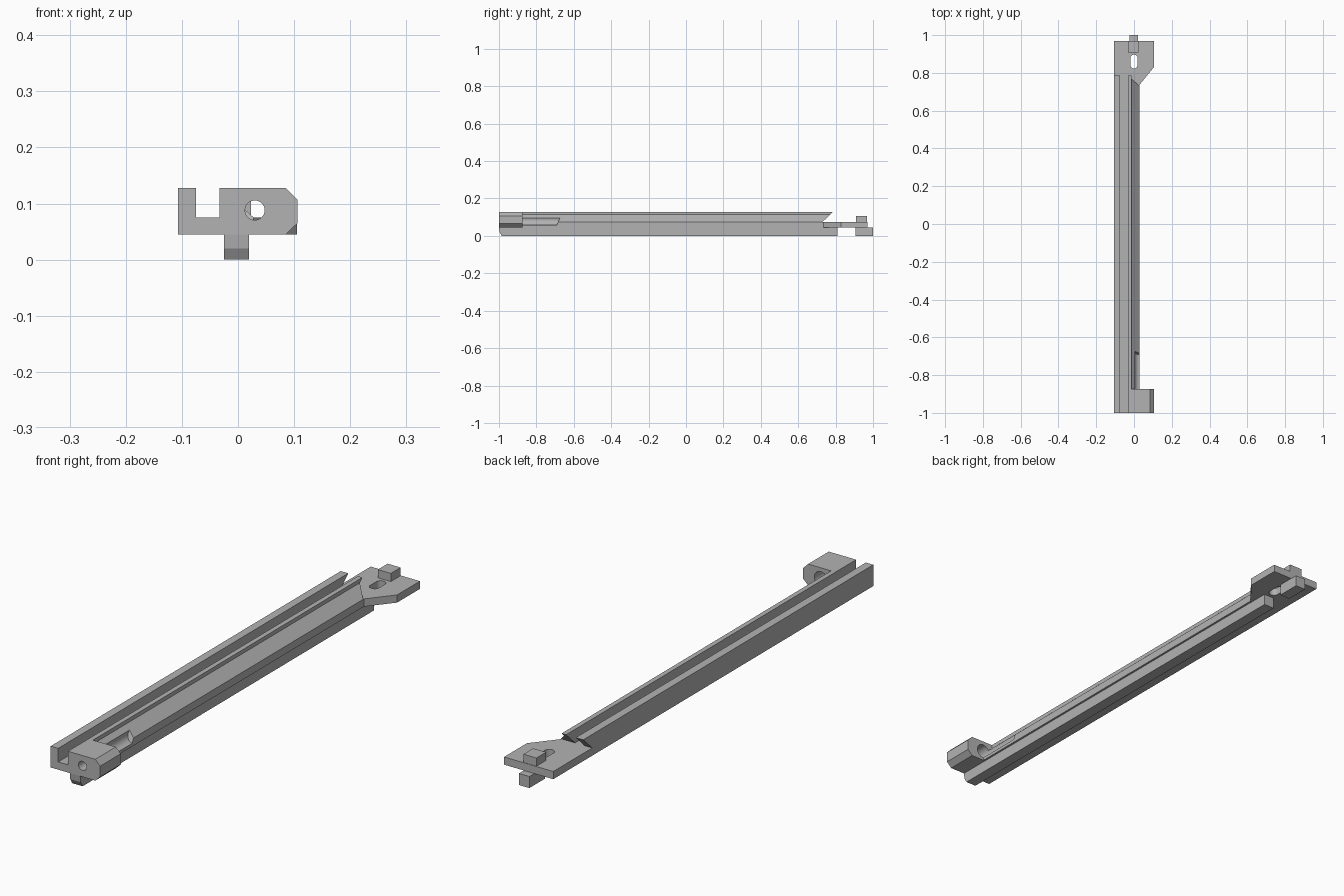
import bpy, bmesh, math

old = bpy.data.objects.get("Cube")
if old:
    bpy.data.objects.remove(old, do_unlink=True)

grey = bpy.data.materials.new("plain grey")
grey.use_nodes = True
colour = (0.45, 0.45, 0.45, 1)
grey.diffuse_color = colour
grey.node_tree.nodes["Principled BSDF"].inputs["Base Color"].default_value = colour


def prism(name, outline, axis, start, end):
    """Extrude a 2D outline along an axis; end may depend on height."""
    def place(u, v, t):
        return {"x": (t, u, v), "y": (u, t, v), "z": (u, v, t)}[axis]
    bm = bmesh.new()
    a = [bm.verts.new(place(u, v, start)) for u, v in outline]
    b = [bm.verts.new(place(u, v, end(v) if callable(end) else end)) for u, v in outline]
    bm.faces.new(a)
    bm.faces.new(b[::-1])
    n = len(a)
    for i in range(n):
        j = (i + 1) % n
        bm.faces.new((a[j], a[i], b[i], b[j]))
    bmesh.ops.recalc_face_normals(bm, faces=bm.faces)
    mesh = bpy.data.meshes.new(name)
    bm.to_mesh(mesh)
    bm.free()
    mesh.materials.append(grey)
    obj = bpy.data.objects.new(name, mesh)
    bpy.context.collection.objects.link(obj)
    return obj


def rect(u0, u1, v0, v1):
    return [(u0, v0), (u1, v0), (u1, v1), (u0, v1)]


def ring(cx, cy, r, stretch=0, n=32):
    """Circle, or a slot when its two halves are moved apart."""
    pts = []
    for i in range(n):
        a = 2 * math.pi * (i + 0.5) / n
        pts.append((cx + r * math.cos(a),
                    cy + r * math.sin(a) + math.copysign(stretch, math.sin(a))))
    return pts


def cut(target, *cutters):
    """Subtract the cutters and bake the result."""
    for c in cutters:
        m = target.modifiers.new("cut", "BOOLEAN")
        m.operation, m.solver, m.object = "DIFFERENCE", "EXACT", c
    bpy.context.view_layer.objects.active = target
    for m in list(target.modifiers):
        bpy.ops.object.modifier_apply(modifier=m.name)


def undercut(z):
    return 0.73 + (z - 0.075) * 1.05


LOW, FLOOR, TOP = 0.045, 0.075, 0.128

# Long base slab that widens into the end plate
base = prism("base_and_end_plate", [
    (-0.107, -1), (0.028, -1), (0.028, 0.735), (0.105, 0.83),
    (0.105, 0.97), (-0.107, 0.97)], "z", LOW, FLOOR)

# Channel walls with undercut back ends
prism("channel_wall", rect(-0.107, -0.075, FLOOR, TOP), "y", -1, undercut)
ridge = prism("sloped_ridge", [
    (-0.033, FLOOR), (0.028, FLOOR), (-0.014, 0.113), (-0.014, TOP),
    (-0.033, TOP)], "y", -1, undercut)

# Chamfered front block
block = prism("front_block", [
    (-0.033, LOW), (0.085, LOW), (0.106, 0.065), (0.106, 0.107),
    (0.085, TOP), (-0.033, TOP)], "y", -1, -0.873)

# Lower rail, foot and peg
prism("lower_rail", [(-1, LOW), (-0.997, 0.02), (-0.985, 0), (0.81, 0), (0.81, LOW)],
      "x", -0.025, 0.02)
prism("end_foot", rect(-0.025, 0.02, 0, LOW), "y", 0.905, 1)
prism("end_peg", rect(-0.033, 0.023, FLOOR, 0.107), "y", 0.908, 0.968)

# Screw hole, wider bore with slanted end, and slot
hole = prism("hole_cutter", ring(0.03, 0.088, 0.0175), "y", -1.05, -0.9)
bore = prism("bore_cutter", ring(0.03, 0.085, 0.028), "y", -0.94,
             lambda z: -0.68 + (z - 0.083) * 0.45)
slot = prism("slot_cutter", ring(0, 0.86, 0.019, 0.018), "z", 0, 0.2)
cut(base, hole, bore, slot)
cut(ridge, hole, bore)
cut(block, hole, bore)
for c in (hole, bore, slot):
    bpy.data.objects.remove(c, do_unlink=True)

# Smooth the round cuts, keep edges crisp
bpy.ops.object.select_all(action="DESELECT")
for o in (base, ridge, block):
    o.select_set(True)
bpy.ops.object.shade_smooth_by_angle(angle=math.radians(25))
